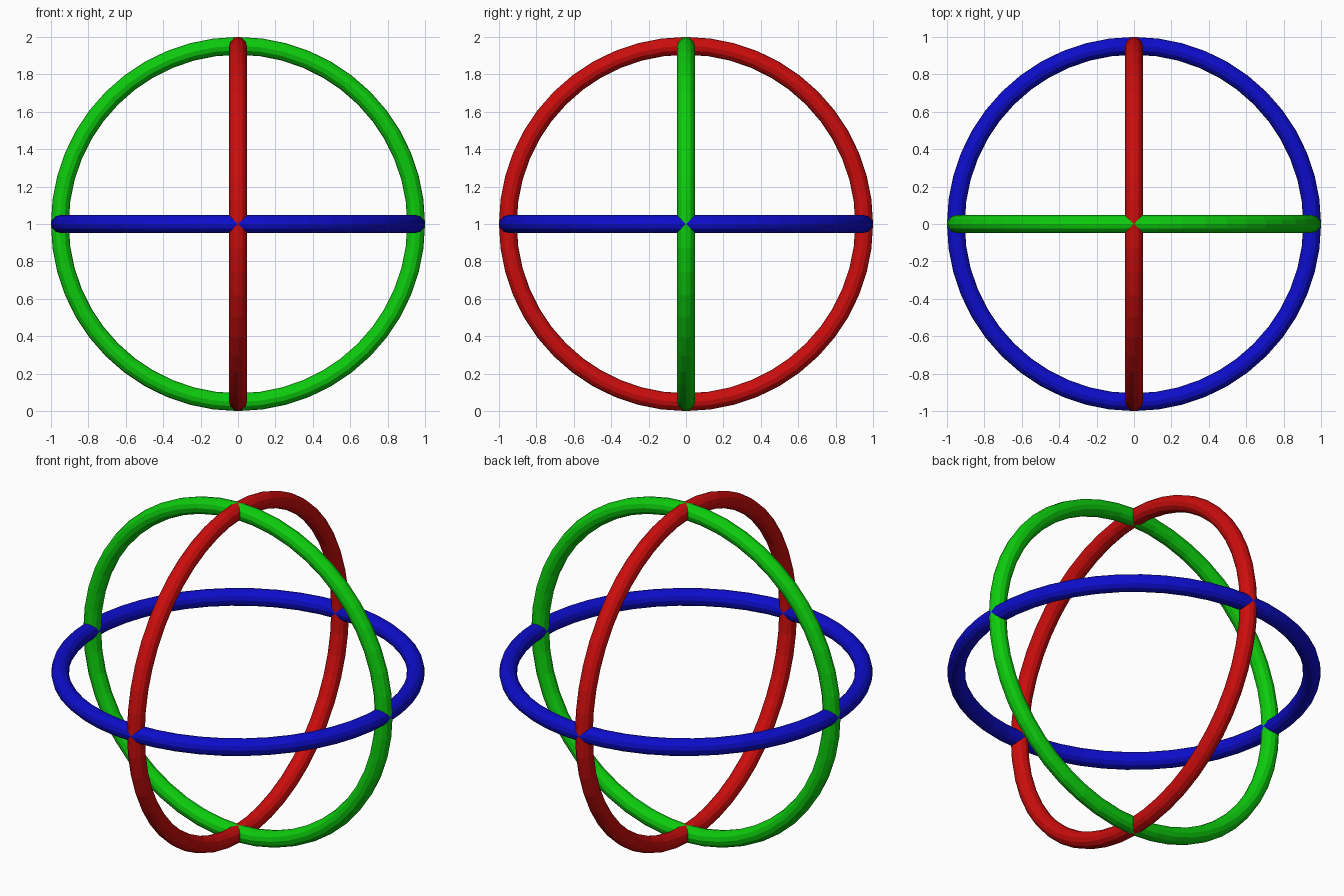
import bpy
from math import pi

if "Cube" in bpy.data.objects:
    bpy.data.objects.remove(bpy.data.objects["Cube"])

# Three equal rings crossing at right angles around one centre
MAJOR, MINOR = 0.9524, 0.0476
RINGS = [
    ("red_side_ring", "red", (0.604, 0.004, 0.004, 1), (0, pi / 2, 0)),
    ("green_front_ring", "green", (0.004, 0.604, 0.004, 1), (pi / 2, 0, 0)),
    ("blue_level_ring", "blue", (0.004, 0.004, 0.604, 1), (0, 0, 0)),
]

for name, colour, rgba, rotation in RINGS:
    bpy.ops.mesh.primitive_torus_add(
        major_segments=48, minor_segments=12,
        major_radius=MAJOR, minor_radius=MINOR,
        location=(0, 0, 1), rotation=rotation)
    ring = bpy.context.object
    ring.name = name
    material = bpy.data.materials.new(colour)
    material.diffuse_color = rgba
    material.use_nodes = True
    material.node_tree.nodes["Principled BSDF"].inputs["Base Color"].default_value = material.diffuse_color
    ring.data.materials.append(material)
    bpy.ops.object.shade_flat()
